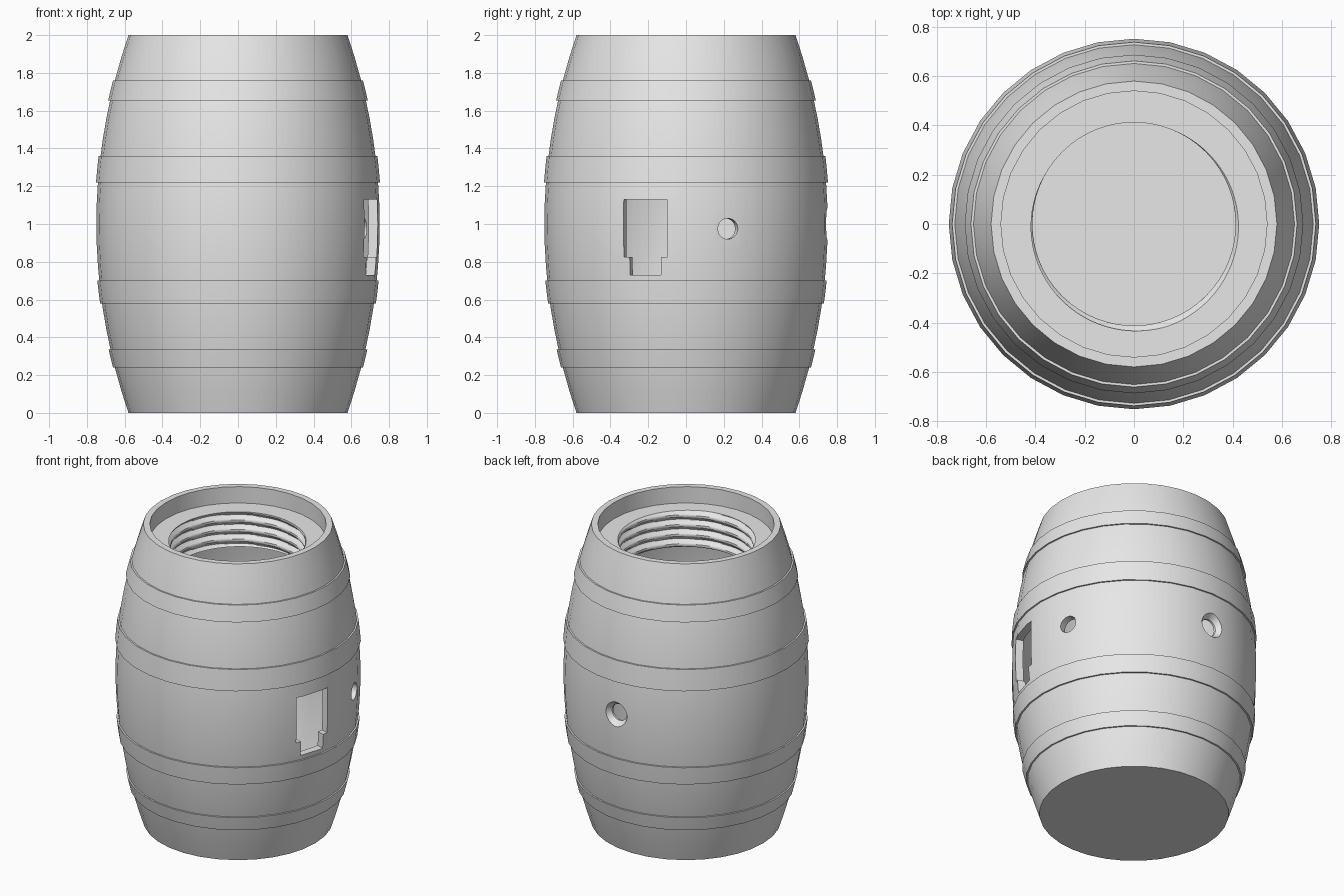
import bpy, bmesh
from math import sin, cos, pi, radians
from mathutils import Matrix

if "Cube" in bpy.data.objects:
    bpy.data.objects.remove(bpy.data.objects["Cube"], do_unlink=True)

SIDES = 32
WALL = 0.05
LID_Z = 1.89

grey = bpy.data.materials.new("plain_grey")
grey.use_nodes = True
grey.diffuse_color = (0.8, 0.8, 0.8, 1)
grey.node_tree.nodes["Principled BSDF"].inputs["Base Color"].default_value = (0.8, 0.8, 0.8, 1)


def finish(name, bm):
    """Turn a bmesh into a named object with the shared material."""
    bmesh.ops.remove_doubles(bm, verts=bm.verts, dist=1e-5)
    bmesh.ops.recalc_face_normals(bm, faces=bm.faces)
    mesh = bpy.data.meshes.new(name)
    bm.to_mesh(mesh)
    bm.free()
    mesh.materials.append(grey)
    obj = bpy.data.objects.new(name, mesh)
    bpy.context.collection.objects.link(obj)
    return obj


def skin(rings, closed=False):
    """Join equal rings of points into a surface."""
    bm = bmesh.new()
    rows = [[bm.verts.new(p) for p in ring] for ring in rings]
    pairs = list(zip(rows, rows[1:]))
    if closed:
        pairs.append((rows[-1], rows[0]))
    for a, b in pairs:
        for i in range(len(a)):
            j = (i + 1) % len(a)
            bm.faces.new((a[i], a[j], b[j], b[i]))
    return bm


def circle(r, z, n=SIDES):
    return [(r * cos(2 * pi * i / n), r * sin(2 * pi * i / n), z) for i in range(n)]


def lathe(name, profile, closed=False, n=SIDES):
    """Revolve (radius, height) points; open ends get flat caps."""
    bm = skin([circle(r, z, n) for r, z in profile], closed)
    if not closed:
        bmesh.ops.holes_fill(bm, edges=[e for e in bm.edges if e.is_boundary], sides=0)
    return finish(name, bm)


def belly(z):
    return 0.58 + 0.17 * (1 - (z - 1) ** 2)


def shade(obj):
    bpy.ops.object.select_all(action='DESELECT')
    obj.select_set(True)
    bpy.context.view_layer.objects.active = obj
    bpy.ops.object.shade_smooth_by_angle(angle=radians(30))


# Hollow barrel shell with an upstanding rim
STEPS = 18
outer = [(belly(2 * k / STEPS), 2 * k / STEPS) for k in range(STEPS + 1)]
inner_z = [1.84 - (1.84 - 0.06) * k / STEPS for k in range(STEPS + 1)]
inner = [(belly(z) - WALL, z) for z in inner_z]
shell = lathe("barrel_shell", outer + [(0.54, 2.0), (0.54, 1.84)] + inner)


def cutter_at(obj, angle, z):
    """Aim a cutter's local z axis outward from the barrel wall."""
    obj.matrix_world = (Matrix.Rotation(radians(angle), 4, 'Z')
                        @ Matrix.Translation((0.74, 0, z))
                        @ Matrix.Rotation(pi / 2, 4, 'Y'))
    obj.hide_render = True
    return obj


# Cutters: plain hole, countersunk hole, stepped window
side_hole = cutter_at(lathe("side_hole_cutter", [(0.055, -0.15), (0.055, 0.1)]), 17.3, 0.975)
back_hole = cutter_at(lathe("back_hole_cutter", [(0.055, -0.15), (0.055, -0.03),
                                                 (0.083, 0.008), (0.083, 0.1)]), 90, 1.0)
half = [(0.12, 1.13), (0.12, 0.825), (0.086, 0.825), (0.086, 0.73)]
outline = half + [(-y, z) for y, z in reversed(half)]
bm = skin([[(x, y, z) for y, z in outline] for x in (0.55, 0.9)])
bmesh.ops.holes_fill(bm, edges=[e for e in bm.edges if e.is_boundary], sides=0)
window = finish("window_cutter", bm)
window.matrix_world = Matrix.Rotation(radians(-17), 4, 'Z')
window.hide_render = True

cutters = [side_hole, back_hole, window]
for cutter in cutters:
    mod = shell.modifiers.new(cutter.name, 'BOOLEAN')
    mod.operation = 'DIFFERENCE'
    mod.solver = 'EXACT'
    mod.object = cutter
    bpy.ops.object.select_all(action='DESELECT')
    shell.select_set(True)
    bpy.context.view_layer.objects.active = shell
    bpy.ops.object.modifier_apply(modifier=mod.name)
for cutter in cutters:
    bpy.data.objects.remove(cutter, do_unlink=True)
shade(shell)

# Four raised hoops
hoops = {"bottom_hoop": (0.24, 0.335), "lower_hoop": (0.58, 0.70),
         "upper_hoop": (1.22, 1.36), "top_hoop": (1.655, 1.76)}
for name, (low, high) in hoops.items():
    mid = (low + high) / 2
    profile = [(belly(z) + 0.01, z) for z in (low, mid, high)]
    profile += [(belly(z) - 0.02, z) for z in (high, mid, low)]
    shade(lathe(name, profile, closed=True))

# Sunken lid with a helical thread running down its neck
TURN, ROWS, PITCH, NECK = 96, 48, 0.065, 0.24


def thread_ring(z):
    ring = []
    for i in range(TURN):
        phase = ((LID_Z - z) / PITCH + i / TURN + 0.7) % 1
        r = 0.412 + 0.025 * max(0, 1 - abs(phase - 0.5) * 2.6)
        a = 2 * pi * i / TURN
        ring.append((r * cos(a), r * sin(a), z))
    return ring


rings = [thread_ring(LID_Z - NECK * k / ROWS) for k in range(ROWS + 1)]
rings += [circle(r, z, TURN) for r, z in
          ((0.47, LID_Z - NECK), (0.47, 1.85), (0.55, 1.85), (0.55, LID_Z))]
shade(finish("threaded_lid", skin(rings, closed=True)))
